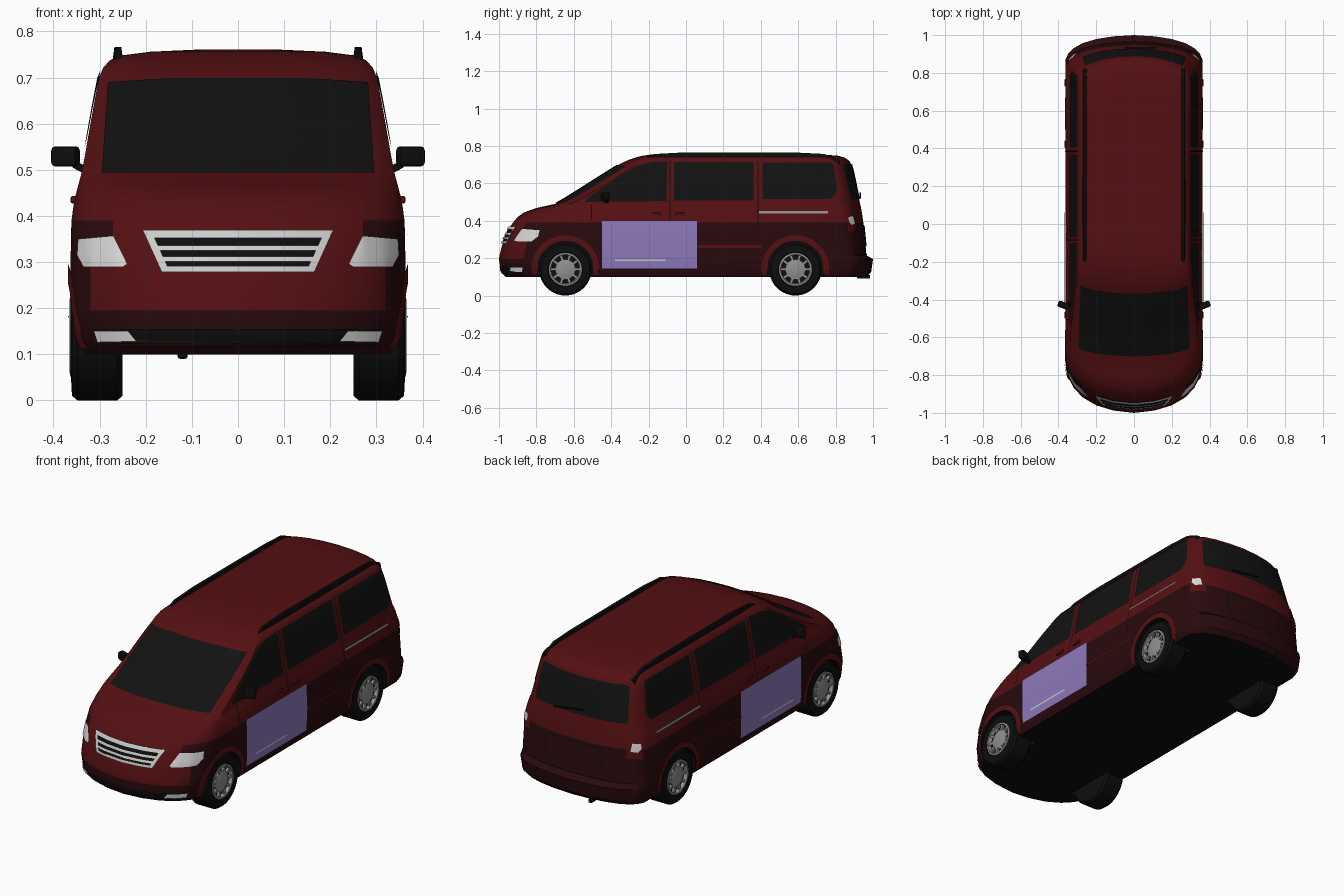
import bpy, bmesh, math
from mathutils import Vector, Matrix
from mathutils.bvhtree import BVHTree

old = bpy.data.objects.get("Cube")
if old:
    bpy.data.objects.remove(old, do_unlink=True)


def material(name, rgb, rough=0.5):
    m = bpy.data.materials.new(name)
    m.use_nodes = True
    m.diffuse_color = (*rgb, 1)
    node = m.node_tree.nodes["Principled BSDF"]
    node.inputs["Base Color"].default_value = (*rgb, 1)
    node.inputs["Roughness"].default_value = rough
    return m


RED = material("body red", (0.09, 0.005, 0.006))
DARK = material("lower dark red", (0.022, 0.003, 0.004))
BLACK = material("black trim", (0.004, 0.004, 0.004))
GLASS = material("tinted glass", (0.006, 0.006, 0.006))
SILVER = material("silver", (0.6, 0.6, 0.6))
RIM = material("wheel grey", (0.28, 0.28, 0.28))
LAMP = material("lamp white", (0.7, 0.7, 0.7))
PURPLE = material("door panel purple", (0.27, 0.19, 0.5))


def finish(name, bm, mats, smooth=True):
    me = bpy.data.meshes.new(name)
    bm.to_mesh(me)
    bm.free()
    ob = bpy.data.objects.new(name, me)
    bpy.context.collection.objects.link(ob)
    for m in mats:
        me.materials.append(m)
    if smooth:
        soften(ob)
    return ob


def soften(ob):
    bpy.ops.object.select_all(action='DESELECT')
    ob.select_set(True)
    bpy.context.view_layer.objects.active = ob
    bpy.ops.object.shade_smooth_by_angle(angle=math.radians(32))


def loft(rings):
    """Skin a list of closed rings and cap both ends."""
    bm = bmesh.new()
    loops = [[bm.verts.new(p) for p in ring] for ring in rings]
    n = len(loops[0])
    for a, b in zip(loops, loops[1:]):
        for i in range(n):
            j = (i + 1) % n
            bm.faces.new((a[i], a[j], b[j], b[i]))
    bm.faces.new(loops[0])
    bm.faces.new(loops[-1])
    bmesh.ops.recalc_face_normals(bm, faces=bm.faces[:])
    return bm


def turned(profile, s, cy, cz, n=40):
    """Rings for (radius, x) points turned about a sideways axle."""
    return [[(s * x, cy + r * math.cos(k * math.tau / n), cz + r * math.sin(k * math.tau / n))
             for k in range(n)] for r, x in profile]


def box(name, at, size, mat, turn=None, bevel=0.0):
    bm = bmesh.new()
    bmesh.ops.create_cube(bm, size=1, matrix=Matrix.Diagonal((*size, 1)))
    if bevel:
        bmesh.ops.bevel(bm, geom=bm.edges[:], offset=bevel, segments=2, affect='EDGES', profile=0.5)
    bm.transform(Matrix.Translation(at) @ (turn or Matrix()))
    return finish(name, bm, [mat])


# Body shell from horizontal slices: height, front y, front depth, rear y, rear depth, half width
SLICES = [
    (.10, -.965, .24, .965, .12, .345), (.125, -.99, .25, .99, .13, .358),
    (.195, -1.0, .25, 1.0, .13, .363), (.215, -.997, .25, .965, .11, .363),
    (.30, -.975, .24, .957, .11, .363), (.36, -.947, .23, .951, .11, .362),
    (.39, -.925, .22, .948, .11, .361), (.42, -.90, .22, .944, .11, .357),
    (.445, -.865, .20, .94, .11, .352), (.468, -.80, .15, .936, .11, .346),
    (.49, -.70, .08, .931, .11, .340), (.53, -.63, .09, .923, .11, .332),
    (.60, -.52, .10, .908, .11, .320), (.66, -.425, .10, .896, .11, .309),
    (.70, -.36, .09, .885, .11, .301), (.722, -.315, .08, .872, .11, .292),
    (.738, -.27, .08, .848, .10, .277), (.748, -.23, .08, .81, .10, .252),
    (.756, -.17, .08, .70, .10, .19), (.761, -.05, .06, .45, .08, .08)]
CORNER = [(0, 0), (.3, .05), (.55, .16), (.75, .33), (.88, .53), (.96, .76), (1, 1)]


def slice_ring(z, yf, df, yr, dr, w):
    half = [(u * w, yf + v * df) for u, v in CORNER]
    a, b = yf + df, yr - dr
    half += [(w, a + (b - a) * k / 4) for k in (1, 2, 3)]
    half += [(u * w, yr - v * dr) for u, v in reversed(CORNER)]
    loop = half + [(-x, y) for x, y in reversed(half[1:-1])]
    return [(x, y, z) for x, y in loop]


bm = loft([slice_ring(*s) for s in SLICES])
for f in bm.faces:
    c = f.calc_center_median()
    if f.normal.z < -.9:
        f.material_index = 2
    elif c.z < .2 or (c.z < .39 and c.y > -.86):
        f.material_index = 1
SURFACE = BVHTree.FromBMesh(bm)
body = finish("body_shell", bm, [RED, DARK, BLACK], smooth=False)

# Wheel openings
AXLES = {"front": -.645, "rear": .585}
SIDES = {"left": 1, "right": -1}
AXLE_Z = .14
for cy in AXLES.values():
    for s in SIDES.values():
        bm = loft(turned([(.152, .235), (.152, .5)], s, cy, AXLE_Z))
        for f in bm.faces:
            f.material_index = 2
        cutter = finish("wheel_opening_cutter", bm, [RED, DARK, BLACK], smooth=False)
        cutter.hide_render = True
        cut = body.modifiers.new("wheel opening", 'BOOLEAN')
        cut.operation = 'DIFFERENCE'
        cut.solver = 'EXACT'
        cut.object = cutter
        bpy.context.view_layer.objects.active = body
        bpy.ops.object.modifier_apply(modifier=cut.name)
        bpy.data.objects.remove(cutter, do_unlink=True)
soften(body)


def plate(name, pts, mat, axis, s, off=.004, step=.03):
    """Thin panel: a flat outline draped on the body along x (sides) or y (ends)."""
    bm = bmesh.new()
    put = (lambda a, b: Vector((0, a, b))) if axis == 'x' else (lambda a, b: Vector((a, 0, b)))
    bm.faces.new([bm.verts.new(put(a, b)) for a, b in pts])
    bmesh.ops.triangulate(bm, faces=bm.faces[:], ngon_method='EAR_CLIP')
    for i, no in ((0, put(1, 0)), (1, put(0, 1))):
        lo, hi = min(p[i] for p in pts), max(p[i] for p in pts)
        for k in range(1, int((hi - lo) / step) + 1):
            bmesh.ops.bisect_plane(bm, geom=bm.verts[:] + bm.edges[:] + bm.faces[:],
                                   plane_co=no * (lo + k * step), plane_no=no)
    out = Vector((s, 0, 0)) if axis == 'x' else Vector((0, s, 0))
    missed = []
    for v in bm.verts:
        hit = SURFACE.ray_cast(v.co + out * 2, -out)[0]
        if hit:
            v.co = hit + out * off
        else:
            missed.append(v)
    bmesh.ops.delete(bm, geom=missed, context='VERTS')
    bm.normal_update()
    bmesh.ops.reverse_faces(bm, faces=[f for f in bm.faces if f.normal.dot(out) < 0])
    return finish(name, bm, [mat])


def rect(a0, a1, b0, b1):
    return [(a0, b0), (a1, b0), (a1, b1), (a0, b1)]


def arch(cy, r0, r1, n=28):
    angles = [math.radians(-10 + 200 * k / n) for k in range(n + 1)]
    def arc(r):
        return [(cy + r * math.cos(t), AXLE_Z + r * math.sin(t)) for t in angles]
    return arc(r0) + arc(r1)[::-1]


for side, s in SIDES.items():
    # Side glass
    plate(side + "_front_window", [(-.54, .50), (-.105, .505), (-.10, .718), (-.20, .712), (-.27, .69),
                                   (-.36, .635), (-.52, .525)], GLASS, 'x', s)
    plate(side + "_middle_window", rect(-.065, .362, .507, .715), GLASS, 'x', s)
    plate(side + "_rear_window", [(.41, .515), (.77, .515), (.795, .535), (.808, .57), (.785, .70),
                                  (.77, .712), (.41, .712)], GLASS, 'x', s)
    # Door panel, mouldings and seams
    plate(side + "_door_panel", rect(-.45, .06, .145, .398), PURPLE, 'x', s, .005)
    plate(side + "_door_strip", rect(-.38, -.11, .186, .194), SILVER, 'x', s, .008)
    plate(side + "_slide_rail", rect(.39, .76, .439, .452), RIM, 'x', s, .006)
    plate(side + "_body_moulding", rect(.06, .40, .255, .27), RED, 'x', s, .006)
    for k, (y, z0, z1) in enumerate([(-.505, .40, .49), (-.085, .40, .72), (.385, .30, .72)]):
        plate(f"{side}_door_seam_{k}", rect(y - .003, y + .003, z0, z1), BLACK, 'x', s, .003)
    for y in (-.16, -.03):
        box(side + "_door_handle", (s * .356, y, .435), (.014, .05, .016), RED, bevel=.004)
    # Mirror on its arm
    tilt = Matrix.Rotation(s * .35, 4, 'Z')
    box(side + "_mirror", (s * .374, -.43, .529), (.060, .034, .044), BLACK, tilt, .009)
    box(side + "_mirror_arm", (s * .342, -.425, .505), (.034, .022, .016), BLACK,
        Matrix.Rotation(-s * .5, 4, 'Y'), .004)
    # Roof rail with sloping ends
    rail = [(-.24, .725), (-.16, .757), (0, .766), (.6, .764), (.74, .757), (.82, .725)]
    finish(side + "_roof_rail", loft([[(s * .253, y, z), (s * .268, y, z), (s * .272, y, z - .03),
                                       (s * .249, y, z - .03)] for y, z in rail]), [BLACK])
    # Lamps
    plate(side + "_headlamp", [(s * x, z) for x, z in
          [(.24, .296), (.25, .289), (.335, .289), (.349, .315), (.347, .35), (.27, .357)]],
          LAMP, 'y', -1, .006, .015)
    plate(side + "_fog_lamp", [(s * x, z) for x, z in
          [(.22, .128), (.305, .126), (.313, .15), (.238, .15)]], LAMP, 'y', -1, .008)
    plate(side + "_tail_lamp", [(s * x, z) for x, z in
          [(.285, .35), (.352, .34), (.345, .46), (.33, .50), (.295, .48)]], RED, 'y', 1, .005, .015)
    plate(side + "_reversing_lamp", [(s * x, z) for x, z in
          [(.305, .385), (.335, .378), (.347, .395), (.343, .42), (.31, .425)]], LAMP, 'y', 1, .009, .015)
    # Wheels
    for end, cy in AXLES.items():
        name = f"{side}_{end}_"
        plate(name + "arch_lip", arch(cy, .150, .182), RED, 'x', s, .006)
        finish(name + "tyre", loft(turned([(.09, .25), (.13, .25), (.14, .262), (.14, .348), (.13, .36),
                                           (.092, .362), (.085, .346)], s, cy, AXLE_Z)), [BLACK])
        finish(name + "rim", loft(turned([(.089, .34), (.089, .363), (.079, .365), (.076, .352),
                                          (.074, .346)], s, cy, AXLE_Z)), [RIM, BLACK])
        rim_mesh = bpy.context.view_layer.objects.active.data
        for p in rim_mesh.polygons:
            if len(p.vertices) > 4:
                p.material_index = 1
        finish(name + "hub", loft(turned([(.054, .34), (.054, .356), (.03, .363), (.012, .363)],
                                         s, cy, AXLE_Z)), [RIM])
        for k in range(10):
            t = Matrix.Rotation(k * math.tau / 10, 4, 'X')
            at = Vector((s * .352, cy, AXLE_Z)) + t @ Vector((0, .064, 0))
            box(f"{name}spoke_{k}", at, (.014, .034, .014), RIM, t)

# Windscreen and rear glass
plate("windscreen", [(-.295, .494), (.295, .494), (.282, .69), (.15, .699), (-.15, .699), (-.282, .69)],
      GLASS, 'y', -1, .008)
plate("rear_window", [(-.27, .515), (.27, .515), (.272, .54), (.255, .69), (.24, .70), (-.24, .70),
                      (-.255, .69), (-.272, .54)], GLASS, 'y', 1)
box("rear_wiper", (.04, .932, .535), (.17, .008, .008), BLACK, Matrix.Rotation(.15, 4, 'Y'))

# Grille: dark backing, silver slats and side bars
plate("grille_backing", [(-.165, .28), (.165, .28), (.205, .368), (-.205, .368)], BLACK, 'y', -1, .004)


def grille_x(z):
    return .165 + (z - .28) * .45


for k, (z0, z1) in enumerate([(.278, .291), (.301, .312), (.325, .336), (.352, .369)]):
    plate(f"grille_slat_{k}", [(-grille_x(z0), z0), (grille_x(z0), z0), (grille_x(z1), z1),
                               (-grille_x(z1), z1)], SILVER, 'y', -1, .009)
for s in SIDES.values():
    plate("grille_side_bar", [(s * .148, .28), (s * .166, .28), (s * .206, .368), (s * .188, .368)],
          SILVER, 'y', -1, .009)

# Bumper intake, tailgate panel, exhaust
plate("bumper_intake", [(-.30, .117), (.30, .117), (.315, .155), (-.315, .155)], BLACK, 'y', -1, .004)
plate("tailgate_recess_edge", rect(-.17, .17, .262, .378), BLACK, 'y', 1, .003)
plate("tailgate_recess", rect(-.166, .166, .266, .374), DARK, 'y', 1, .006)
plate("bumper_seam", rect(-.33, .33, .216, .221), BLACK, 'y', 1, .003)
box("exhaust_tip", (-.12, .95, .10), (.022, .07, .02), BLACK, bevel=.006)
